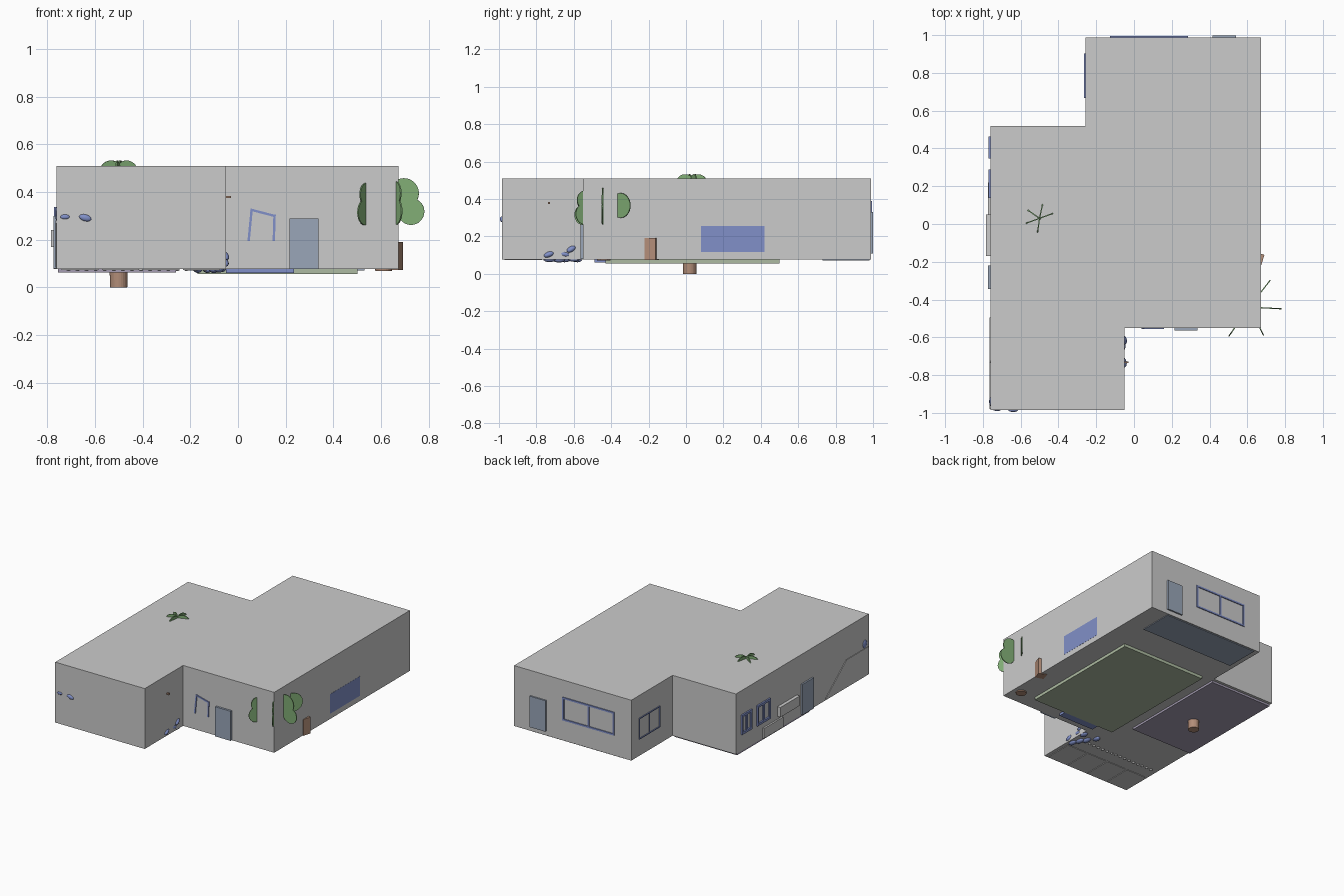
import bpy, bmesh, math
from mathutils import Vector, Matrix

if "Cube" in bpy.data.objects:
    bpy.data.objects.remove(bpy.data.objects["Cube"])

def mat(name, c):
    m = bpy.data.materials.new(name)
    m.diffuse_color = (*c, 1)
    m.use_nodes = True
    m.node_tree.nodes["Principled BSDF"].inputs["Base Color"].default_value = m.diffuse_color
    return m

BLUE = mat("blue", (0.22, 0.28, 0.58))
SLATE = mat("slate_blue", (0.32, 0.38, 0.48))
GREEN = mat("leaf_green", (0.22, 0.42, 0.18))
MOSS = mat("moss_green", (0.42, 0.5, 0.36))
PLUM = mat("plum", (0.38, 0.34, 0.45))
BROWN = mat("brown", (0.45, 0.27, 0.19))

def finish(name, bm, m=None):
    me = bpy.data.meshes.new(name)
    bmesh.ops.recalc_face_normals(bm, faces=bm.faces)
    bm.to_mesh(me)
    bm.free()
    ob = bpy.data.objects.new(name, me)
    bpy.context.collection.objects.link(ob)
    if m:
        me.materials.append(m)
    return ob

def box(name, x0, x1, y0, y1, z0, z1, m=None):
    bm = bmesh.new()
    bmesh.ops.create_cube(bm, size=1)
    bmesh.ops.scale(bm, vec=(x1 - x0, y1 - y0, z1 - z0), verts=bm.verts)
    bmesh.ops.translate(bm, vec=((x0 + x1) / 2, (y0 + y1) / 2, (z0 + z1) / 2), verts=bm.verts)
    return finish(name, bm, m)

def bar(name, points, w, m=None):
    """Thin square bars along a chain of points."""
    bm = bmesh.new()
    for p, q in zip(points, points[1:]):
        p, q = Vector(p), Vector(q)
        d = q - p
        M = Matrix.Translation((p + q) / 2) @ d.to_track_quat('Z', 'Y').to_matrix().to_4x4()
        bmesh.ops.create_cube(bm, size=1, matrix=M @ Matrix.Diagonal((w, w, d.length + w, 1)))
    return finish(name, bm, m)

def cyl(name, c, r0, r1, h, m=None, n=24):
    bm = bmesh.new()
    bmesh.ops.create_cone(bm, cap_ends=True, segments=n, radius1=r0, radius2=r1, depth=h,
                          matrix=Matrix.Translation(c))
    return finish(name, bm, m)

def leaf(name, base, az, lobes, m):
    """Upright thin leaf made of round lobes (distance, height, radius)."""
    bm = bmesh.new()
    for d, z, r in lobes:
        M = (Matrix.Translation((base[0], base[1], 0)) @ Matrix.Rotation(math.radians(az), 4, 'Z')
             @ Matrix.Translation((d, 0, z)) @ Matrix.Rotation(math.pi / 2, 4, 'X'))
        bmesh.ops.create_cone(bm, cap_ends=True, segments=28, radius1=r, radius2=r, depth=0.006, matrix=M)
    return finish(name, bm, m)

def blob(name, c, s, rot, m):
    bm = bmesh.new()
    bmesh.ops.create_uvsphere(bm, u_segments=14, v_segments=8, radius=1,
                              matrix=Matrix.Translation(c) @ Matrix.Rotation(math.radians(rot[0]), 4, 'Z')
                              @ Matrix.Rotation(math.radians(rot[1]), 4, 'Y') @ Matrix.Diagonal((*s, 1)))
    for f in bm.faces:
        f.smooth = True
    return finish(name, bm, m)

# building shell
foot = [(-.76, -.985), (-.05, -.985), (-.05, -.55), (.672, -.55),
        (.672, .988), (-.258, .988), (-.258, .52), (-.76, .52)]
bm = bmesh.new()
f = bm.faces.new([bm.verts.new((x, y, .077)) for x, y in foot])
r = bmesh.ops.extrude_face_region(bm, geom=[f])
bmesh.ops.translate(bm, vec=(0, 0, .433), verts=[v for v in r["geom"] if isinstance(v, bmesh.types.BMVert)])
finish("building_shell", bm)

# rugs showing below the floor
box("green_rug", -.17, .5, -.43, .5, .056, .08, MOSS)
box("plum_rug", -.755, -.26, -.32, .5, .062, .08, PLUM)
box("blue_rug", -.22, .53, .73, .98, .072, .08, SLATE)
box("door_mat", -.05, .235, -.49, -.42, .06, .08, BLUE)
for i in range(4):
    x = -.74 + i * .17
    box(f"floor_panel_{i}", x, x + .155, -.97, -.77, .073, .08)
for i in range(16):
    blob(f"floor_bead_{i}", (-.71 + i * .038, -.67, .076), (.01, .01, .007), (0, 0), None)

# doors
box("front_door", .215, .337, -.565, -.54, .078, .29, SLATE)
box("back_door", .416, .541, .98, .999, .108, .33, SLATE)
box("left_door", -.772, -.75, -.345, -.22, .08, .30, SLATE)

# window frames
def frame(name, pos, a, b, z0, z1, axis, mullion=True, w=.012):
    P = (lambda t, z: (t, pos, z)) if axis == 'x' else (lambda t, z: (pos, t, z))
    bar(name, [P(a, z0), P(a, z1), P(b, z1), P(b, z0), P(a, z0)], w, BLUE)
    if mullion:
        c = (a + b) / 2
        bar(name + "_mullion", [P(c, z0), P(c, z1)], w, BLUE)

frame("back_window", .988, -.12, .28, .228, .383, 'x')
frame("side_window", -.26, .67, .90, .20, .345, 'y', w=.007)
frame("left_window_a", -.763, .355, .455, .205, .33, 'y', w=.016)
frame("left_window_b", -.763, .145, .28, .2, .33, 'y', w=.016)
bar("front_window", [(.045, -.551, .2), (.057, -.551, .325), (.153, -.551, .3), (.15, -.551, .2)], .01, BLUE)
box("right_panel", .66, .673, .08, .42, .115, .255, BLUE)

# wall units and rail on the left
box("low_unit", -.772, -.75, 0, .22, .078, .15)
box("high_unit", -.784, -.75, -.17, .05, .17, .24)
bar("stair_rail", [(-.76, -.5, .09), (-.76, -.73, .275), (-.76, -.975, .275)], .008)
blob("wall_lamp_left", (-.757, -.94, .31), (.01, .025, .03), (0, 0), BLUE)
blob("wall_lamp_a", (-.725, -.984, .296), (.02, .006, .01), (0, 0), BLUE)
blob("wall_lamp_b", (-.64, -.985, .292), (.027, .01, .014), (0, 15), BLUE)
box("wall_hook", -.055, -.03, -.737, -.727, .374, .384, BROWN)

# right side post
post = box("brown_post", -.03, .03, -.03, .03, .073, .19, BROWN)
post.location = (.653, -.183, 0)
post.rotation_euler.z = math.radians(-18)

# roof tree
cyl("tree_pot", (-.5, .02, .04), .036, .038, .08, BROWN)
for i, a in enumerate((20, 78, 145, 200, 262)):
    leaf(f"tree_leaf_{i}", (-.5, .03), a, [(.035, .482, .05), (.03, .44, .05)], GREEN)

# corner plant
cyl("plant_pot", (.61, -.44, .085), .035, .04, .03, BROWN)
for i, (a, lobes) in enumerate([
        (-3, [(.085, .395, .063), (.115, .318, .056)]),
        (52, [(.115, .365, .066)]),
        (-63, [(.11, .395, .05), (.11, .32, .058)]),
        (-125, [(.125, .39, .048), (.135, .315, .054)])]):
    leaf(f"plant_leaf_{i}", (.61, -.44), a, lobes, GREEN)

# blue cushions by the inner corner
for i, (x, y, z, t) in enumerate([(-.06, -.61, .135, 30), (-.065, -.65, .105, -10), (-.06, -.73, .105, 20),
                                  (-.07, -.6, .08, 0), (-.13, -.64, .078, 10), (-.08, -.73, .078, 0),
                                  (-.17, -.59, .078, -10), (-.1, -.68, .076, 0)]):
    blob(f"cushion_{i}", (x, y, z), (.034, .02, .016), (90 + t, -t), BLUE)
